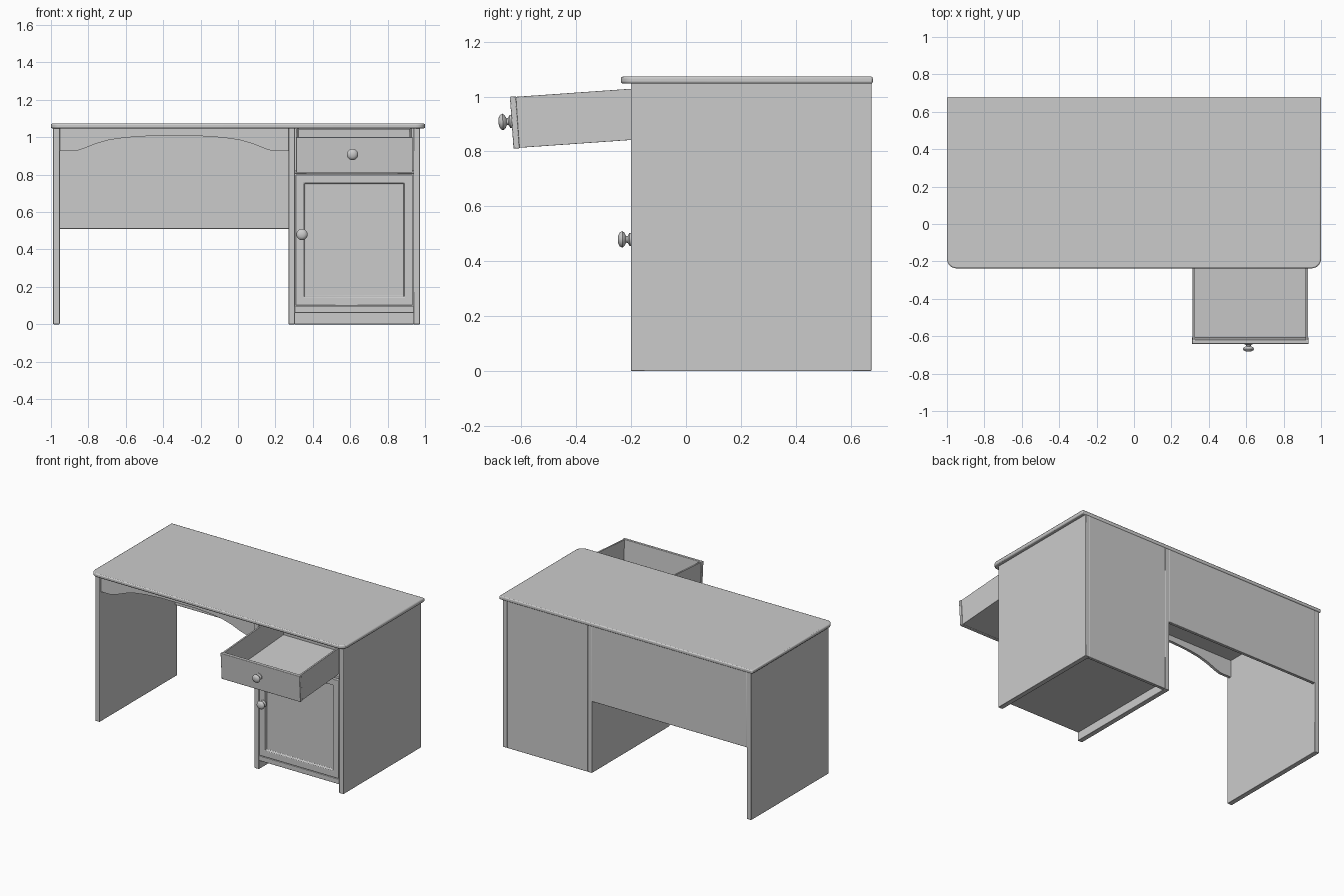
import bpy, bmesh, math
from mathutils import Matrix

if "Cube" in bpy.data.objects:
    bpy.data.objects.remove(bpy.data.objects["Cube"])


def finish(name, bm, bevel=0.0, matrix=None):
    bmesh.ops.recalc_face_normals(bm, faces=bm.faces)
    me = bpy.data.meshes.new(name)
    bm.to_mesh(me)
    bm.free()
    ob = bpy.data.objects.new(name, me)
    bpy.context.collection.objects.link(ob)
    if matrix:
        ob.matrix_world = matrix
    if bevel:
        mod = ob.modifiers.new("edge", "BEVEL")
        mod.width, mod.segments = bevel, 2
    bpy.ops.object.select_all(action='DESELECT')
    ob.select_set(True)
    bpy.context.view_layer.objects.active = ob
    bpy.ops.object.shade_smooth_by_angle(angle=math.radians(40))
    return ob


def box(name, x, y, z, bevel=0.003, matrix=None):
    bm = bmesh.new()
    bmesh.ops.create_cube(bm, size=1)
    for v in bm.verts:
        v.co = [(a + b) / 2 + c * (b - a) for c, (a, b) in zip(v.co, (x, y, z))]
    return finish(name, bm, bevel, matrix)


def prism(name, pts, direction, bevel=0.0):
    bm = bmesh.new()
    face = bm.faces.new([bm.verts.new(p) for p in pts])
    ext = bmesh.ops.extrude_face_region(bm, geom=[face])
    bmesh.ops.translate(bm, vec=direction,
                        verts=[g for g in ext['geom'] if isinstance(g, bmesh.types.BMVert)])
    return finish(name, bm, bevel)


def knob(name, matrix):
    # lathe profile (radius, distance out from the face)
    prof = [(0, 0), (0.024, 0), (0.024, 0.006), (0.013, 0.012), (0.012, 0.018),
            (0.024, 0.024), (0.030, 0.032), (0.026, 0.041), (0.014, 0.047), (0, 0.048)]
    bm = bmesh.new()
    vs = [bm.verts.new((r, -d, 0)) for r, d in prof]
    es = [bm.edges.new(p) for p in zip(vs, vs[1:])]
    bmesh.ops.spin(bm, geom=vs + es, cent=(0, 0, 0), axis=(0, 1, 0),
                   angle=math.tau, steps=20)
    bmesh.ops.remove_doubles(bm, verts=bm.verts, dist=1e-5)
    return finish(name, bm, 0, matrix)


FRONT, BACK, UNDER = -0.2, 0.675, 1.05

# tabletop with rounded front corners and a soft edge
R = 0.05
top = [(1, 0.68, 1.047), (-1, 0.68, 1.047)]
for cx, start in ((-1 + R, 180), (1 - R, 270)):
    for i in range(7):
        a = math.radians(start + i * 15)
        top.append((cx + R * math.cos(a), -0.237 + R + R * math.sin(a), 1.047))
prism("tabletop", top, (0, 0, 0.026), 0.007)

# side panels
for name, x in (("left_side_panel", (-0.988, -0.953)),
                ("cabinet_inner_side", (0.27, 0.305)),
                ("cabinet_outer_side", (0.938, 0.973))):
    box(name, x, (FRONT, BACK), (0, UNDER))

# back panels
box("modesty_panel", (-0.955, 0.272), (0.653, BACK), (0.51, UNDER))
box("cabinet_back", (0.303, 0.94), (0.653, BACK), (0, UNDER))

# arched apron across the knee space
half = [(0.612, 0.925), (0.53, 0.925), (0.49, 0.937), (0.42, 0.965), (0.35, 0.985),
        (0.26, 0.998), (0.14, 1.006)]
arch = [(-0.341 - u, z) for u, z in half] + [(-0.341 + u, z) for u, z in reversed(half)]
outline = [(-0.953, UNDER)] + arch + [(0.271, UNDER)]
prism("arched_apron", [(x, -0.185, z) for x, z in outline], (0, 0.02, 0))

# cabinet floor and drawer shelf
box("cabinet_floor", (0.303, 0.94), (FRONT + 0.002, 0.655), (0.06, 0.096))
box("drawer_shelf", (0.303, 0.94), (FRONT + 0.015, 0.655), (0.803, 0.823))

# door with a recessed field
bm = bmesh.new()
bmesh.ops.create_cube(bm, size=1)
for v in bm.verts:
    v.co = (0.621 + v.co.x * 0.626, -0.185 + v.co.y * 0.03, 0.45 + v.co.z * 0.70)
face = min(bm.faces, key=lambda f: f.calc_center_median().y)
bmesh.ops.inset_region(bm, faces=[face], thickness=0.062)
bmesh.ops.inset_region(bm, faces=[face], thickness=0.008, depth=-0.018)
finish("cabinet_door", bm, 0.003)
knob("door_knob", Matrix.Translation((0.342, FRONT, 0.48)))

# drawer, pulled out and tipping forward
M = Matrix.Translation((0.622, -0.628, 0.81)) @ Matrix.Rotation(math.radians(4), 4, 'X')
W, D, H = 0.308, 0.69, 0.19
box("drawer_front", (-W - 0.004, W + 0.004), (0, 0.022), (0, H), 0.003, M)
box("drawer_back", (-W, W), (D - 0.012, D), (0, H - 0.003), 0.001, M)
box("drawer_bottom", (-W, W), (0.02, D), (0.002, 0.014), 0.001, M)
for s, name in ((-1, "drawer_left_side"), (1, "drawer_right_side")):
    box(name, sorted((s * W, s * (W - 0.012))), (0.02, D), (0.002, H - 0.002), 0.001, M)
knob("drawer_knob", M @ Matrix.Translation((-0.01, 0, 0.1)))
